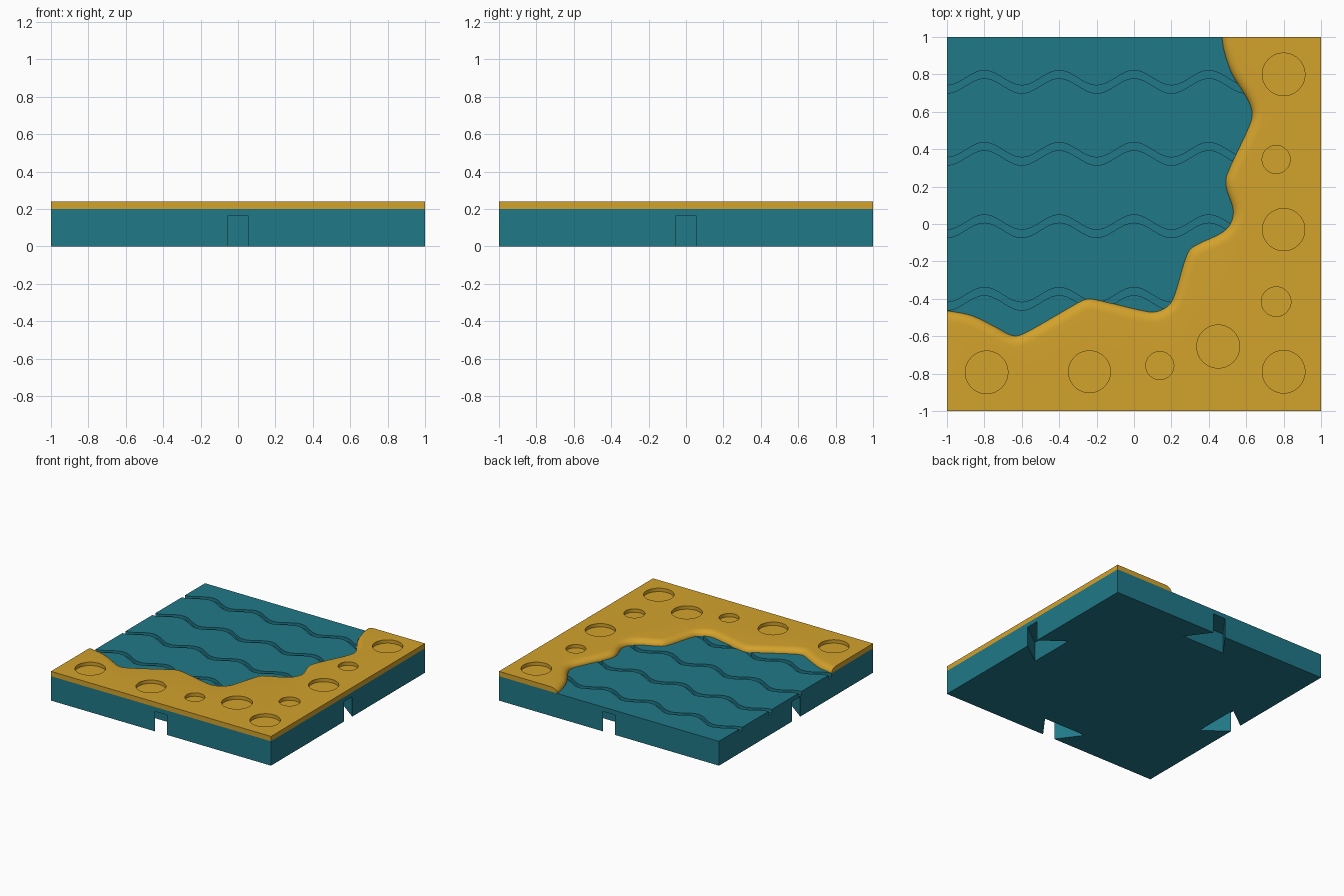
import bpy, bmesh, math
from mathutils import Vector

if "Cube" in bpy.data.objects:
    bpy.data.objects.remove(bpy.data.objects["Cube"])


def material(name, rgb):
    m = bpy.data.materials.new(name)
    m.diffuse_color = (*rgb, 1)
    m.use_nodes = True
    m.node_tree.nodes["Principled BSDF"].inputs["Base Color"].default_value = m.diffuse_color
    return m


def add_object(name, bm, mat=None):
    bmesh.ops.recalc_face_normals(bm, faces=bm.faces)
    me = bpy.data.meshes.new(name)
    bm.to_mesh(me)
    bm.free()
    ob = bpy.data.objects.new(name, me)
    bpy.context.collection.objects.link(ob)
    if mat:
        me.materials.append(mat)
    return ob


def add_prism(bm, outline, z0, z1):
    low = [bm.verts.new((x, y, z0)) for x, y in outline]
    high = [bm.verts.new((x, y, z1)) for x, y in outline]
    n = len(low)
    bm.faces.new(low[::-1])
    bm.faces.new(high)
    for i in range(n):
        j = (i + 1) % n
        bm.faces.new((low[i], low[j], high[j], high[i]))


def prisms(name, outlines, z0, z1, mat=None):
    bm = bmesh.new()
    for o in outlines:
        add_prism(bm, o, z0, z1)
    return add_object(name, bm, mat)


def cut(ob, cutter):
    cutter.hide_render = True
    mod = ob.modifiers.new("cut", 'BOOLEAN')
    mod.operation = 'DIFFERENCE'
    mod.solver = 'EXACT'
    mod.object = cutter
    bpy.context.view_layer.objects.active = ob
    bpy.ops.object.modifier_apply(modifier=mod.name)
    bpy.data.objects.remove(cutter)


def smooth(ob):
    bpy.ops.object.select_all(action='DESELECT')
    ob.select_set(True)
    bpy.context.view_layer.objects.active = ob
    bpy.ops.object.shade_smooth_by_angle(angle=math.radians(30))


teal = material("water_teal", (0.015, 0.19, 0.25))
gold = material("sand_gold", (0.65, 0.36, 0.025))

# coastline, smoothed with a Catmull-Rom spline
pts = [Vector(p) for p in (
    (-1, -.463), (-.867, -.49), (-.744, -.549), (-.664, -.592), (-.621, -.597),
    (-.557, -.57), (-.316, -.431), (-.262, -.404), (-.209, -.404), (.075, -.469),
    (.139, -.463), (.193, -.426), (.22, -.372), (.278, -.179), (.311, -.126),
    (.471, -.046), (.519, .008), (.53, .078), (.493, .195), (.498, .265),
    (.616, .522), (.632, .592), (.61, .661), (.525, .8), (.482, .924), (.47, 1))]
coast = []
for i in range(len(pts) - 1):
    p1, p2 = pts[i], pts[i + 1]
    p0 = pts[i - 1] if i else p1
    p3 = pts[i + 2] if i + 2 < len(pts) else p2
    # chord-length scaled tangents avoid overshoot on uneven spacing
    d = (p2 - p1).length
    m1 = (p2 - p0).normalized() * d
    m2 = (p3 - p1).normalized() * d
    for k in range(5):
        t = k / 5
        coast.append(p1 * (2*t**3 - 3*t*t + 1) + m1 * (t**3 - 2*t*t + t)
                     + p2 * (3*t*t - 2*t**3) + m2 * (t**3 - t*t))
coast.append(pts[-1])
N = len(coast)

# inland direction at each coast point
inland = []
for i in range(N):
    t = coast[min(i + 3, N - 1)] - coast[max(i - 3, 0)]
    inland.append(Vector((t.y, -t.x)).normalized())
inland[0] = Vector((0, -1))
inland[-1] = Vector((1, 0))
for i in (1, 2, 3):
    inland[i].x *= i / 4
    inland[-1 - i].y *= i / 4

# sand layer with rounded shore
bm = bmesh.new()
rows = []
STEPS = 6
for s in range(STEPS + 1):
    a = s / STEPS * math.pi / 2
    off, z = 0.06 * (1 - math.cos(a)), 0.2 + 0.04 * math.sin(a)
    rows.append([bm.verts.new((c.x + n.x * off, c.y + n.y * off, z))
                 for c, n in zip(coast, inland)])
for r0, r1 in zip(rows, rows[1:]):
    for i in range(N - 1):
        bm.faces.new((r0[i], r0[i + 1], r1[i + 1], r1[i]))
corners = ((1, 1), (1, -1), (-1, -1))
low = [bm.verts.new((x, y, 0.2)) for x, y in corners]
high = [bm.verts.new((x, y, 0.24)) for x, y in corners]
bm.faces.new(rows[-1] + high)
bm.faces.new((rows[0] + low)[::-1])
bm.faces.new([r[-1] for r in rows] + [high[0], low[0]])
bm.faces.new([r[0] for r in rows] + [high[2], low[2]])
for i in (0, 1):
    bm.faces.new((low[i], low[i + 1], high[i + 1], high[i]))
sand = add_object("sand_layer", bm, gold)

# round dimples in the sand
dimples = ((.8, .8, .114), (.76, .345, .075), (.8, -.03, .113), (.76, -.415, .079),
           (.45, -.655, .115), (.8, -.79, .114), (.138, -.757, .075),
           (-.238, -.79, .112), (-.788, -.793, .114))
cut(sand, prisms("dimple_cutter", [
    [(x + r * math.cos(k * math.pi / 20), y + r * math.sin(k * math.pi / 20))
     for k in range(40)] for x, y, r in dimples], 0.212, 0.3))
smooth(sand)

# water base slab
base = prisms("water_base", [[(-1, -1), (1, -1), (1, 1), (-1, 1)]], 0, 0.2, teal)

# dovetail connector slots under each side
slot = [(-.055, 1.1), (-.055, 1), (-.195, .81), (.195, .81), (.055, 1), (.055, 1.1)]
slots = []
for q in range(4):
    c, s = round(math.cos(q * math.pi / 2)), round(math.sin(q * math.pi / 2))
    slots.append([(x * c - y * s, x * s + y * c) for x, y in slot])
cut(base, prisms("slot_cutter", slots, -0.1, 0.163))

# wave grooves, stopped at the shore
waves = []
for yc in (.76, .375, -.012, -.4):
    line = [(x, yc + .04 * math.cos(5 * math.pi * x))
            for x in (-1.1 + .02 * k for k in range(96))]
    waves.append([(x, y - .021) for x, y in line]
                 + [(x, y + .021) for x, y in reversed(line)])
grooves = prisms("groove_cutter", waves, 0.17, 0.25)
land = [(-1.2, -.463)] + [tuple(c) for c in coast] + [(.47, 1.2), (1.2, 1.2),
                                                     (1.2, -1.2), (-1.2, -1.2)]
cut(grooves, prisms("land_cutter", [land], 0.1, 0.3))
cut(base, grooves)
smooth(base)
